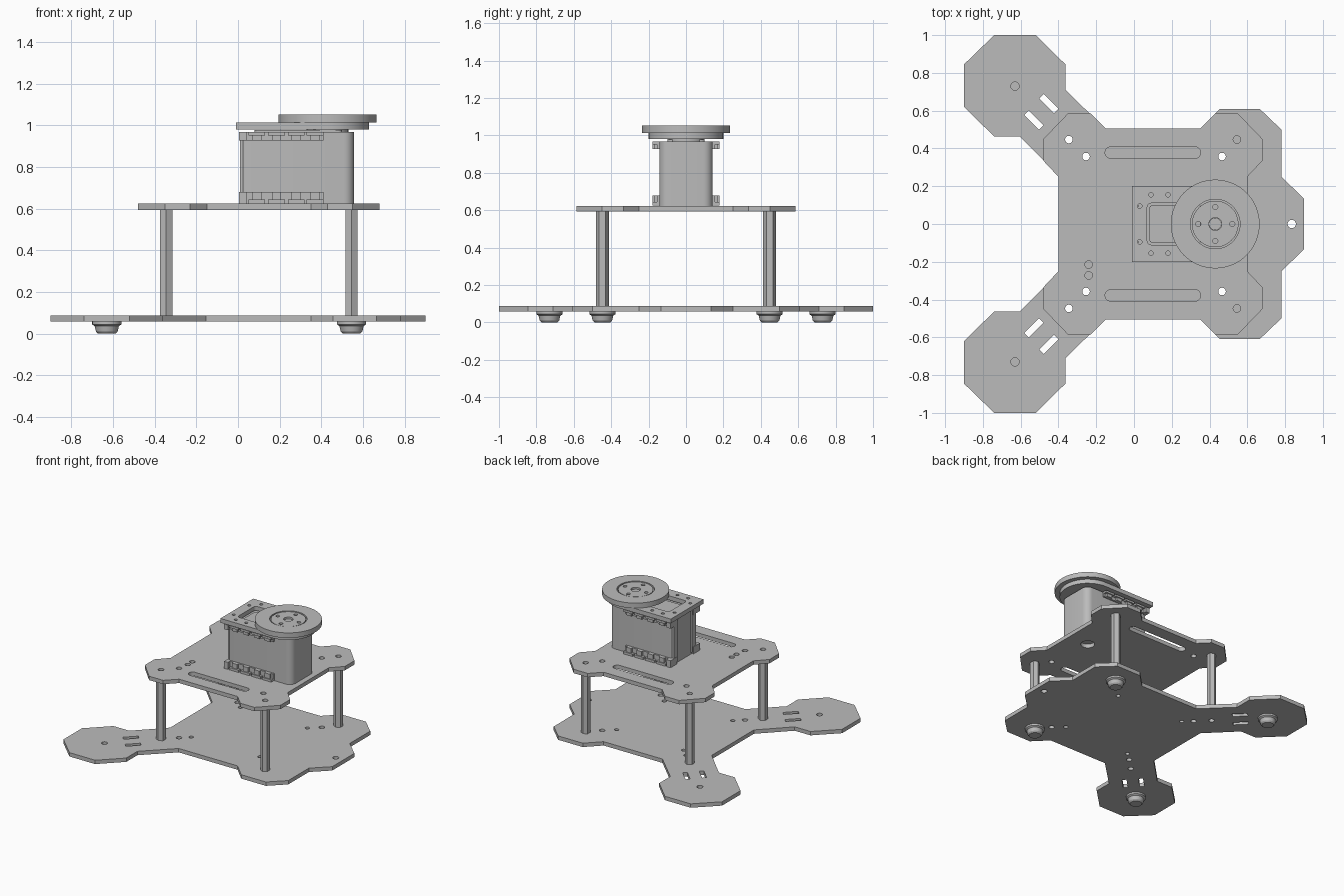
import bpy, bmesh
from math import sin, cos, pi, radians
from mathutils import Vector

cube = bpy.data.objects.get("Cube")
if cube:
    bpy.data.objects.remove(cube, do_unlink=True)

grey = bpy.data.materials.new("light_grey")
grey.use_nodes = True
grey.diffuse_color = (0.5, 0.5, 0.5, 1)
grey.node_tree.nodes["Principled BSDF"].inputs["Base Color"].default_value = (0.5, 0.5, 0.5, 1)
parts = []


def add_mesh(name, bm):
    bmesh.ops.recalc_face_normals(bm, faces=bm.faces)
    mesh = bpy.data.meshes.new(name)
    bm.to_mesh(mesh)
    bm.free()
    mesh.materials.append(grey)
    obj = bpy.data.objects.new(name, mesh)
    bpy.context.collection.objects.link(obj)
    parts.append(obj)
    return obj


def circle(x, y, r, n=24, turn=0.0):
    return [(x + r * cos(turn + 2 * pi * i / n), y + r * sin(turn + 2 * pi * i / n)) for i in range(n)]


def rounded_rect(x0, x1, y0, y1, left, right=None, steps=6):
    """Rectangle outline with separate corner radii on the left and right."""
    right = left if right is None else right
    corners = [(x1 - right, y1 - right, right), (x0 + left, y1 - left, left),
               (x0 + left, y0 + left, left), (x1 - right, y0 + right, right)]
    return [(cx + r * cos(pi / 2 * (k + i / steps)), cy + r * sin(pi / 2 * (k + i / steps)))
            for k, (cx, cy, r) in enumerate(corners) for i in range(steps + 1)]


def slot(x, y, length, width, angle):
    d, n = Vector((cos(angle), sin(angle))), Vector((-sin(angle), cos(angle)))
    c = Vector((x, y))
    return [tuple(c + d * length / 2 * a + n * width / 2 * b)
            for a, b in ((1, 1), (-1, 1), (-1, -1), (1, -1))]


def sheet(name, z0, z1, outline, holes=()):
    """Extruded outline with cut-out loops."""
    curve = bpy.data.curves.new(name + "_outline", 'CURVE')
    curve.dimensions = '2D'
    curve.fill_mode = 'BOTH'
    curve.extrude = (z1 - z0) / 2
    for loop in [outline, *holes]:
        spline = curve.splines.new('POLY')
        spline.points.add(len(loop) - 1)
        for p, (x, y) in zip(spline.points, loop):
            p.co = (x, y, 0, 1)
        spline.use_cyclic_u = True
    helper = bpy.data.objects.new(name + "_outline", curve)
    bpy.context.collection.objects.link(helper)
    bpy.context.view_layer.update()
    mesh = bpy.data.meshes.new_from_object(helper.evaluated_get(bpy.context.evaluated_depsgraph_get()))
    bm = bmesh.new()
    bm.from_mesh(mesh)
    bpy.data.objects.remove(helper, do_unlink=True)
    bpy.data.meshes.remove(mesh)
    bmesh.ops.translate(bm, verts=bm.verts, vec=(0, 0, (z0 + z1) / 2))
    bmesh.ops.remove_doubles(bm, verts=bm.verts, dist=0.0002)
    return add_mesh(name, bm)


def lathe(name, x, y, profile, n=32):
    bm = bmesh.new()
    rings = [[bm.verts.new((px, py, z)) for px, py in circle(x, y, r, n)] for r, z in profile]
    for a, b in zip(rings, rings[1:]):
        for i in range(n):
            bm.faces.new((a[i], a[(i + 1) % n], b[(i + 1) % n], b[i]))
    bm.faces.new(rings[0])
    bm.faces.new(rings[-1])
    return add_mesh(name, bm)


def boxes(name, spans):
    bm = bmesh.new()
    for x0, x1, y0, y1, z0, z1 in spans:
        for v in bmesh.ops.create_cube(bm, size=1)['verts']:
            v.co = ((x0 + x1) / 2 + v.co.x * (x1 - x0), (y0 + y1) / 2 + v.co.y * (y1 - y0),
                    (z0 + z1) / 2 + v.co.z * (z1 - z0))
    return add_mesh(name, bm)


def mirror_y(points):
    return points + [(x, -y) for x, y in reversed(points)]


SIDES = (1, -1)
POSTS = [(x, s * 0.447) for x in (-0.345, 0.545) for s in SIDES]
FEET = [(x, s * y) for x, y in ((-0.63, 0.73), (0.545, 0.447)) for s in SIDES]
INNER = [(x, s * 0.357) for x in (-0.254, 0.466) for s in SIDES]

# Base plate with two rear arms
base = mirror_y([(0.9, 0.135), (0.78, 0.25), (0.78, 0.5), (0.665, 0.61), (0.455, 0.61), (0.35, 0.505),
                 (-0.153, 0.505), (-0.363, 0.71), (-0.363, 0.845), (-0.52, 1), (-0.74, 1),
                 (-0.9, 0.845), (-0.9, 0.62), (-0.74, 0.463), (-0.605, 0.463), (-0.4, 0.257)])
base_holes = [circle(x, y, 0.02) for x, y in POSTS + INNER]
base_holes += [circle(x, s * y, r) for x, y, r in ((-0.63, 0.73, 0.022), (-0.19, 0.3, 0.016), (0.39, 0.29, 0.016))
               for s in SIDES]
base_holes += [slot(x, s * y, 0.11, 0.033, -s * radians(45))
               for x, y in ((-0.45, 0.637), (-0.53, 0.55)) for s in SIDES]
base_holes.append(circle(0.835, 0, 0.022))
sheet("base_plate", 0.058, 0.088, base, base_holes)

# Upper plate, symmetric about its own centre line
quarter = [(0.5, 0.25), (0.58, 0.335), (0.58, 0.45), (0.45, 0.585), (0.33, 0.585), (0.25, 0.505)]
half = [(0.1 + x, y) for x, y in quarter] + [(0.1 - x, y) for x, y in reversed(quarter)]
top_holes = [circle(x, y, 0.02) for x, y in POSTS + INNER]
top_holes += [circle(-0.24, y, 0.02) for y in (-0.215, -0.272)]
top_holes += [rounded_rect(-0.153, 0.353, s * 0.378 - 0.03, s * 0.378 + 0.03, 0.0295) for s in SIDES]
top_holes.append(circle(0.43, 0, 0.05))
sheet("upper_plate", 0.594, 0.624, mirror_y(half), top_holes)

# Hollow hexagonal standoffs
for i, (x, y) in enumerate(POSTS):
    sheet(f"standoff_{i + 1}", 0.088, 0.594, circle(x, y, 0.034, 6, pi / 2), [circle(x, y, 0.02)])

# Rubber feet
for i, (x, y) in enumerate(FEET):
    lathe(f"foot_{i + 1}", x, y, [(0.07, 0.058), (0.07, 0.044), (0.058, 0.036), (0.052, 0.01), (0.042, 0)])

# Servo motor body with bevelled rims
body = sheet("servo_body", 0.624, 0.968, rounded_rect(0.022, 0.558, -0.143, 0.143, 0.015, 0.05))
sheet("servo_top_step", 0.968, 0.978, rounded_rect(0.08, 0.5, -0.1, 0.1, 0.02))
lathe("servo_hub", 0.43, 0, [(0.1, 0.96), (0.1, 0.982)])

# Mounting rails with four bolt tabs on each long edge
for label, z0, z1, lip in (("upper", 0.928, 0.968, 0.952), ("lower", 0.626, 0.68, 0.644)):
    spans = []
    for s in SIDES:
        y0, y1, y2 = s * 0.14, s * 0.156, s * 0.18
        low, high = (lip, z1) if label == "upper" else (z0, lip)
        spans.append((0.03, 0.41, y0, y1, z0, z1))
        spans.append((0.006, 0.04, s * 0.1, y2, z0, z1))
        for x in (0.09, 0.185, 0.28, 0.37):
            spans.append((x - 0.04, x + 0.04, y1, y2, low, high))
            spans.append((x - 0.022, x + 0.022, y1, s * 0.172, z0, z1))
    boxes(f"servo_{label}_rails", spans)

# Corner ribs on the narrow end
boxes("servo_end_ribs", [(0.01, 0.03, s * 0.085, s * 0.135, 0.64, 0.96) for s in SIDES])

# Bracket plate with a round end and a window
end = [(0.43 + 0.2 * cos(a), 0.2 * sin(a)) for a in (radians(-90 + 7.5 * i) for i in range(25))]
window = rounded_rect(0.07, 0.35, -0.11, 0.11, 0.02)
bolts = [circle(x, s * y, 0.012, 16) for x, y in ((0.03, 0.095), (0.09, 0.155), (0.18, 0.155)) for s in SIDES]
sheet("bracket_plate", 0.981, 1.014, end + [(-0.01, 0.2), (-0.01, -0.2)], [window] + bolts)

# Output disc with an inset hub plate
sheet("output_disc", 1.014, 1.053, circle(0.43, 0, 0.235, 64), [circle(0.43, 0, 0.131, 48)])
hub_holes = [circle(0.43 + 0.09 * cos(a), 0.09 * sin(a), 0.014, 16) for a in (0, pi / 2, pi, 3 * pi / 2)]
sheet("output_hub_plate", 1.014, 1.05, circle(0.43, 0, 0.123, 48), hub_holes + [circle(0.43, 0, 0.034)])
lathe("output_shaft", 0.43, 0, [(0.033, 1.014), (0.033, 1.036)], 24)

# Smooth round walls, keep hard edges
bpy.ops.object.select_all(action='DESELECT')
for obj in parts:
    obj.select_set(True)
bpy.context.view_layer.objects.active = body
bpy.ops.object.shade_smooth_by_angle(angle=radians(30))
